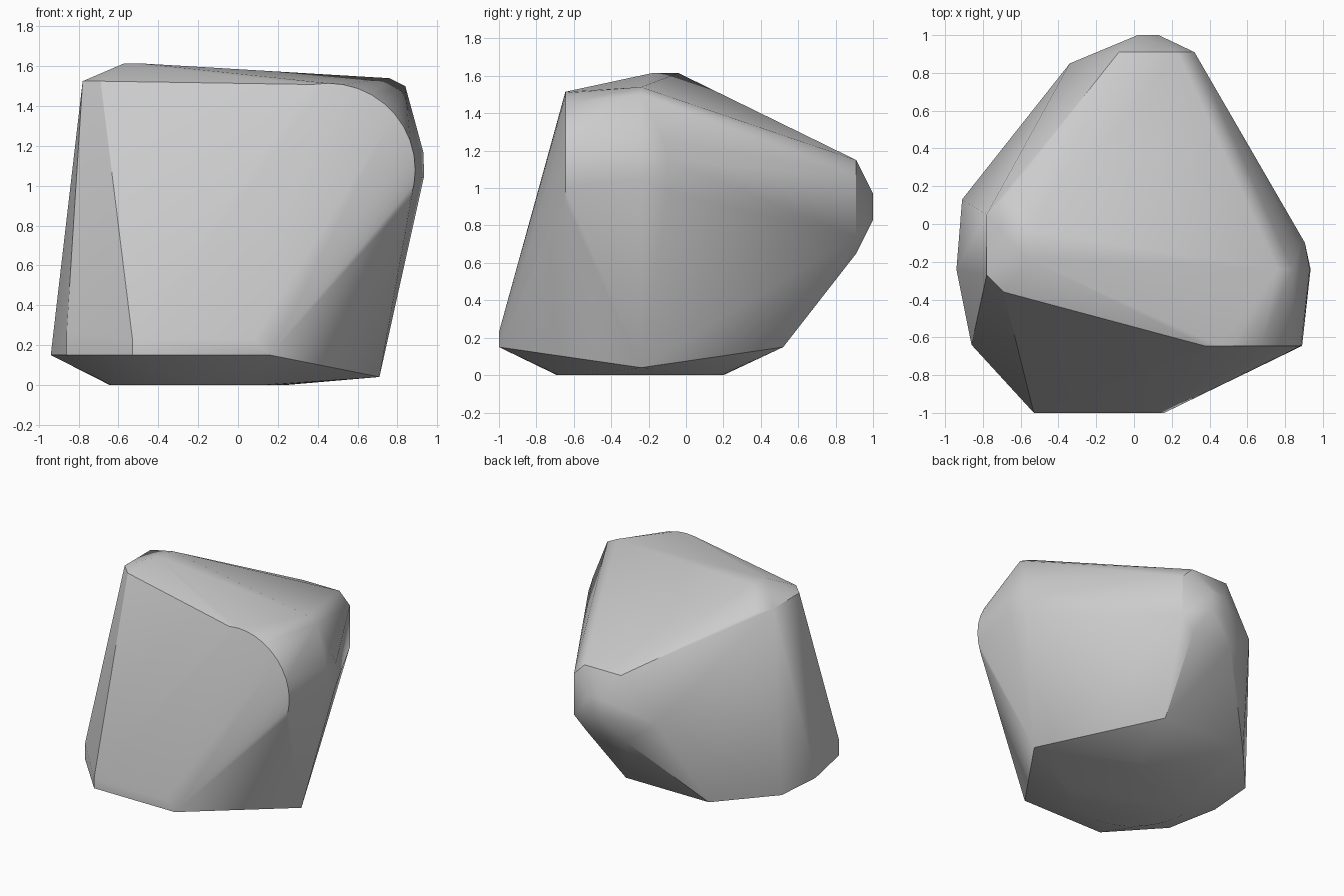
import bpy, bmesh, math

cube = bpy.data.objects.get("Cube")
if cube:
    bpy.data.objects.remove(cube, do_unlink=True)

stone = bpy.data.materials.new("grey stone")
stone.use_nodes = True
stone.diffuse_color = (0.6, 0.6, 0.6, 1)
stone.node_tree.nodes["Principled BSDF"].inputs["Base Color"].default_value = (0.6, 0.6, 0.6, 1)


def level(z, *corners):
    return [(x, y, z) for x, y in corners]


# Round footprint on the ground
points = [(-0.2 + 0.445 * math.cos(i * math.tau / 32),
           -0.245 + 0.445 * math.sin(i * math.tau / 32), 0) for i in range(32)]

# Lower rim and its low right corner
points += level(0.15, (-0.53, -1), (0.16, -1), (0.49, -0.57), (0.49, 0.08), (0.15, 0.52),
                (-0.56, 0.52), (-0.91, 0.13), (-0.94, -0.24), (-0.86, -0.64))
points += level(0.04, (0.71, -0.24))
points += [(-0.53, -1, 0.23), (0.08, -1, 0.23), (-0.86, -0.64, 0.27)]

# Crown and upper left corner
points += level(1.615, (-0.57, -0.18), (-0.5, -0.18), (-0.53, -0.04))
points += level(1.525, (-0.78, -0.27), (-0.69, -0.36), (-0.78, 0.05))
points += [(-0.69, 0.14, 1.5)]

# Rounded edge of the front face
for i in range(13):
    a = math.radians(100 - i * 10)
    points.append((0.45 + 0.44 * math.cos(a), -0.645, 1.08 + 0.435 * math.sin(a)))

# Right shoulder
points += [(0.76, -0.24, 1.54), (0.84, -0.24, 1.5), (0.93, -0.24, 1.17), (0.935, -0.24, 1.05),
           (0.88, -0.12, 1.26), (0.905, -0.1, 1.15), (0.905, -0.1, 0.98)]

# Blunt back end
points += [(-0.08, 0.91, 1.15), (0.23, 0.91, 1.15), (0.32, 0.91, 1.06), (0.32, 0.91, 0.74),
           (0.22, 0.91, 0.65), (-0.12, 0.91, 0.65), (-0.34, 0.85, 0.82)]
points += [(x, 1, z) for x in (0.02, 0.13) for z in (0.83, 0.97)]

# Wrap everything in one faceted shell
bm = bmesh.new()
for p in points:
    bm.verts.new(p)
hull = bmesh.ops.convex_hull(bm, input=bm.verts)
loose = {v for v in hull["geom_interior"] + hull["geom_unused"] if isinstance(v, bmesh.types.BMVert)}
bmesh.ops.delete(bm, geom=list(loose), context='VERTS')
bmesh.ops.recalc_face_normals(bm, faces=bm.faces)
mesh = bpy.data.meshes.new("boulder")
bm.to_mesh(mesh)
bm.free()
mesh.materials.append(stone)

boulder = bpy.data.objects.new("boulder", mesh)
bpy.context.collection.objects.link(boulder)
bpy.ops.object.select_all(action='DESELECT')
boulder.select_set(True)
bpy.context.view_layer.objects.active = boulder
bpy.ops.object.shade_smooth_by_angle(angle=math.radians(30))
